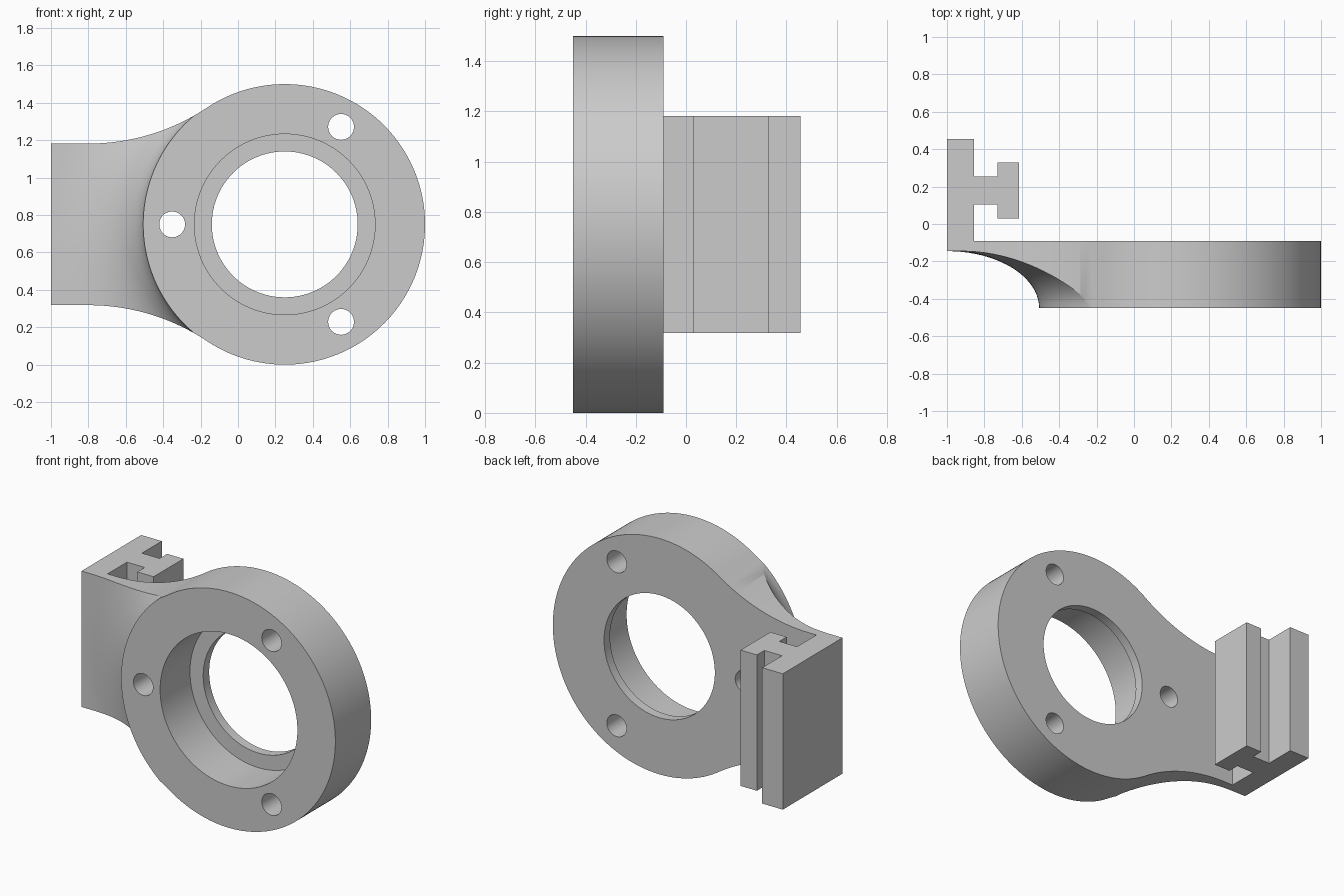
import bpy, bmesh, math
from mathutils import Matrix, Vector

cube = bpy.data.objects.get("Cube")
if cube:
    bpy.data.objects.remove(cube, do_unlink=True)

CX, CZ, R = 0.25, 0.753, 0.75          # ring centre and radius
FRONT, BACK, WEB = -0.45, -0.09, -0.145
HALF = 0.432                           # half height of the arm

grey = bpy.data.materials.new("light_grey")
grey.use_nodes = True
grey.diffuse_color = (0.6, 0.6, 0.6, 1)
grey.node_tree.nodes["Principled BSDF"].inputs["Base Color"].default_value = (0.6, 0.6, 0.6, 1)


def finish(name, bm):
    bmesh.ops.recalc_face_normals(bm, faces=bm.faces)
    mesh = bpy.data.meshes.new(name)
    bm.to_mesh(mesh)
    bm.free()
    mesh.materials.append(grey)
    ob = bpy.data.objects.new(name, mesh)
    bpy.context.collection.objects.link(ob)
    return ob


def prism(name, points, push):
    """Closed outline extruded along a vector."""
    bm = bmesh.new()
    face = bm.faces.new([bm.verts.new(p) for p in points])
    top = bmesh.ops.extrude_face_region(bm, geom=[face])["geom"]
    bmesh.ops.translate(bm, vec=push, verts=[v for v in top if isinstance(v, bmesh.types.BMVert)])
    return finish(name, bm)


def bore(name, x, z, radius, y0, y1, sides):
    """Cylinder lying along y."""
    ring = [2 * math.pi * i / sides for i in range(sides)]
    pts = [(x + radius * math.cos(a), y0, z + radius * math.sin(a)) for a in ring]
    return prism(name, pts, (0, y1 - y0, 0))


def combine(target, tool, operation):
    mod = target.modifiers.new(tool.name, "BOOLEAN")
    mod.operation, mod.solver, mod.object = operation, "EXACT", tool
    bpy.ops.object.select_all(action="DESELECT")
    bpy.context.view_layer.objects.active = target
    target.select_set(True)
    bpy.ops.object.modifier_apply(modifier=mod.name)
    bpy.data.objects.remove(tool, do_unlink=True)


# Ring and arm outline: straight arm, concave fillet tangent to the ring, ring arc
run = 1.05
fillet = (run ** 2 + HALF ** 2 - R ** 2) / (2 * (R - HALF))
sweep = math.atan2(run, HALF + fillet)
upper = [(-1 - CX, HALF)]
for i in range(24):
    a = sweep * i / 24
    upper.append((-run + fillet * math.sin(a), HALF + fillet * (1 - math.cos(a))))
start = math.pi / 2 + sweep
for i in range(64):
    a = start * (1 - i / 64)
    upper.append((R * math.cos(a), R * math.sin(a)))
outline = upper + [(R, 0)] + [(u, -v) for u, v in reversed(upper)]
body = prism("ring_bracket", [(CX + u, FRONT, CZ + v) for u, v in outline], (0, BACK - FRONT, 0))

# Concave scoop that thins the arm, revolved around the ring axis
inner, outer = 0.757, 1.25
section = [(inner + (outer - inner) * (1 - math.cos(t)), FRONT + (WEB - FRONT) * math.sin(t))
           for t in (math.pi / 2 * i / 20 for i in range(21))]
section += [(1.7, WEB), (1.7, -0.7), (inner, -0.7)]
bm = bmesh.new()
steps = 144
rings = []
for k in range(steps):
    a = 2 * math.pi * k / steps
    rings.append([bm.verts.new((CX + r * math.cos(a), y, CZ + r * math.sin(a))) for r, y in section])
n = len(section)
for k in range(steps):
    p, q = rings[k], rings[(k + 1) % steps]
    for j in range(n):
        bm.faces.new((p[j], p[(j + 1) % n], q[(j + 1) % n], q[j]))
combine(body, finish("scoop", bm), "DIFFERENCE")

# Stepped centre bore and three screw holes
combine(body, bore("through_bore", CX, CZ, 0.39, -0.6, 0.1, 96), "DIFFERENCE")
combine(body, bore("counterbore", CX, CZ, 0.483, -0.6, -0.15, 96), "DIFFERENCE")
for deg in (60, 180, 300):
    a = math.radians(deg)
    hole = bore("screw_hole", CX + 0.602 * math.cos(a), CZ + 0.602 * math.sin(a), 0.069, -0.6, 0.1, 40)
    combine(body, hole, "DIFFERENCE")

# Side plate with a T-shaped rail on its inner face
x0, x1, x2, x3 = -1, -0.855, -0.73, -0.615
rail_outline = [(x0, BACK), (x1, BACK), (x1, 0.105), (x2, 0.105), (x2, 0.03), (x3, 0.03),
                (x3, 0.33), (x2, 0.33), (x2, 0.255), (x1, 0.255), (x1, 0.455), (x0, 0.455)]
rail = prism("rail", [(x, y, CZ - HALF) for x, y in rail_outline], (0, 0, 2 * HALF))
combine(body, rail, "UNION")

# Stand the part on the ground and smooth the round walls
low = min(v.co.z for v in body.data.vertices)
body.data.transform(Matrix.Translation(Vector((0, 0, -low))))
bpy.ops.object.select_all(action="DESELECT")
body.select_set(True)
bpy.context.view_layer.objects.active = body
bpy.ops.object.shade_smooth_by_angle(angle=math.radians(25))
